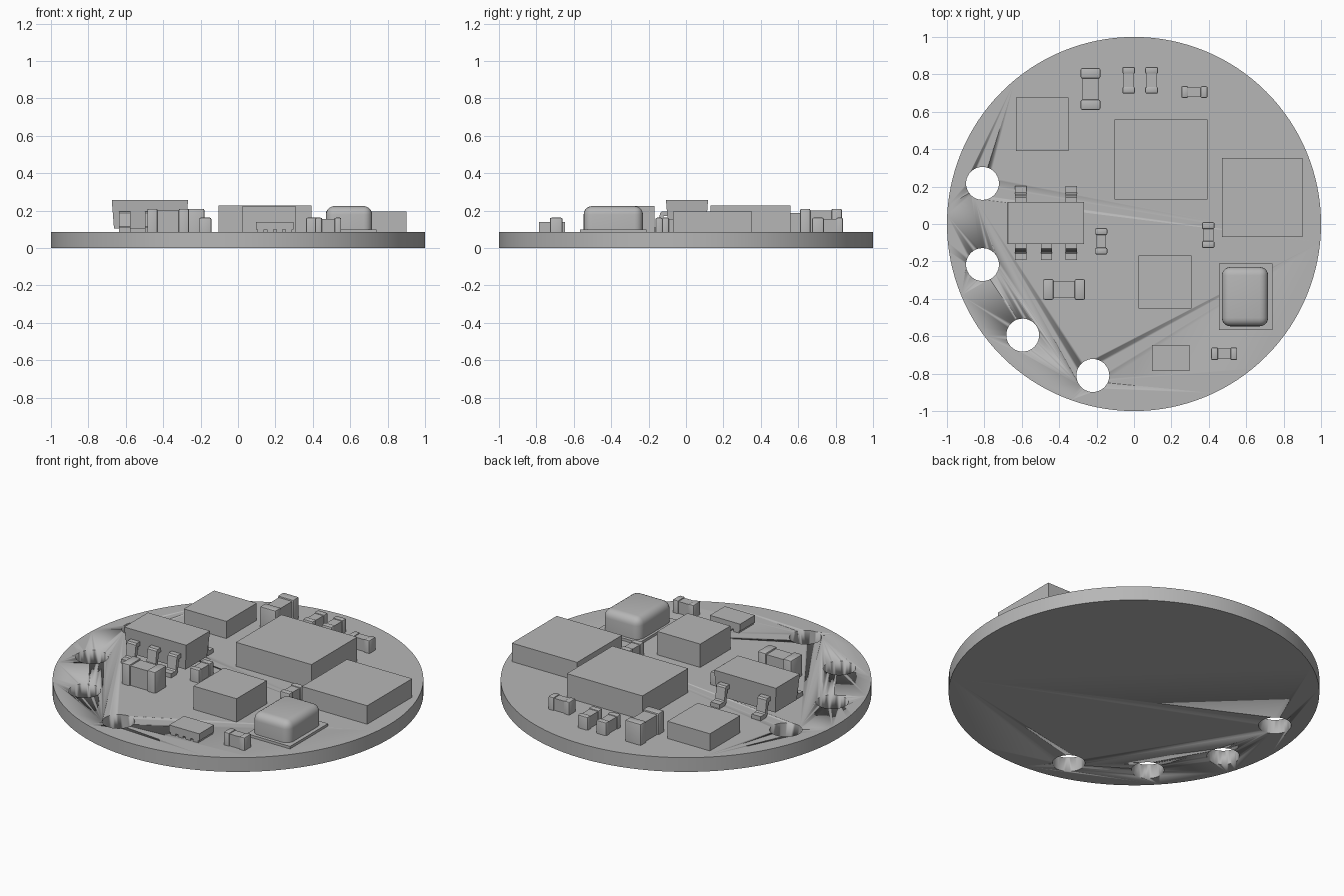
import bpy, bmesh, math
from mathutils import Vector

if "Cube" in bpy.data.objects:
    bpy.data.objects.remove(bpy.data.objects["Cube"], do_unlink=True)

grey = bpy.data.materials.new("plain_grey")
grey.use_nodes = True
COLOUR = (0.47, 0.47, 0.47, 1)
grey.diffuse_color = COLOUR
grey.node_tree.nodes["Principled BSDF"].inputs["Base Color"].default_value = COLOUR

BOARD = 0.085  # board top height


def finish(name, bm, smooth=False):
    bmesh.ops.recalc_face_normals(bm, faces=bm.faces)
    mesh = bpy.data.meshes.new(name)
    bm.to_mesh(mesh)
    bm.free()
    mesh.materials.append(grey)
    ob = bpy.data.objects.new(name, mesh)
    bpy.context.collection.objects.link(ob)
    if smooth:
        bpy.ops.object.select_all(action="DESELECT")
        ob.select_set(True)
        bpy.context.view_layer.objects.active = ob
        bpy.ops.object.shade_smooth_by_angle(angle=math.radians(35))
    return ob


def add_box(bm, x, y, z, bevel=0, segments=2):
    """Box between (low, high) pairs on each axis, optionally rounded above its base."""
    made = bmesh.ops.create_cube(bm, size=1)["verts"]
    for v in made:
        v.co = Vector([(r[0] + r[1]) / 2 + c * (r[1] - r[0])
                       for r, c in zip((x, y, z), v.co)])
    if bevel:
        edges = {e for v in made for e in v.link_edges
                 if max(p.co.z for p in e.verts) > z[0] + 1e-5}
        bmesh.ops.bevel(bm, geom=list(edges), offset=bevel, segments=segments,
                        profile=0.5, affect="EDGES")
    return made


def box(name, x, y, z, bevel=0, segments=2):
    bm = bmesh.new()
    add_box(bm, x, y, z, bevel, segments)
    return finish(name, bm, bevel > 0)


def cylinder(name, x, y, radius, z0, z1, sides):
    bm = bmesh.new()
    bmesh.ops.create_cone(bm, cap_ends=True, segments=sides, radius1=radius,
                          radius2=radius, depth=z1 - z0)
    bmesh.ops.translate(bm, verts=bm.verts, vec=(x, y, (z0 + z1) / 2))
    return finish(name, bm, True)


# Round board with four drilled holes
board = cylinder("board", 0, 0, 1, 0, BOARD, 128)
for hx, hy in ((-0.81, 0.217), (-0.81, -0.217), (-0.595, -0.594), (-0.22, -0.81)):
    cutter = cylinder("hole_cutter", hx, hy, 0.088, -0.1, 0.2, 40)
    cutter.hide_render = True
    mod = board.modifiers.new("hole", "BOOLEAN")
    mod.operation, mod.solver, mod.object = "DIFFERENCE", "EXACT", cutter
    bpy.ops.object.select_all(action="DESELECT")
    board.select_set(True)
    bpy.context.view_layer.objects.active = board
    bpy.ops.object.modifier_apply(modifier=mod.name)
    bpy.data.objects.remove(cutter, do_unlink=True)

# Plain square chips
for name, x, y, top in (
        ("main_chip", (-0.105, 0.393), (0.13, 0.56), 0.228),
        ("right_chip", (0.47, 0.90), (-0.07, 0.353), 0.195),
        ("front_chip", (0.024, 0.307), (-0.452, -0.168), 0.224),
        ("rear_chip", (-0.63, -0.35), (0.39, 0.675), 0.187)):
    box(name, x, y, (BOARD, top))

# Metal can on a thin plate
box("can_plate", (0.455, 0.74), (-0.567, -0.21), (BOARD, 0.1))
box("metal_can", (0.47, 0.717), (-0.547, -0.23), (0.1, 0.224), 0.045, 5)

# Legged chip body, narrowing towards its underside
bm = bmesh.new()
body = add_box(bm, (-0.675, -0.267), (-0.107, 0.118), (0.105, 0.257))
for v in body:
    if v.co.z < 0.15:
        v.co.x += math.copysign(0.012, -0.471 - v.co.x)
        v.co.y += math.copysign(0.012, 0.005 - v.co.y)
finish("legged_chip_body", bm)


def leg(name, x, edge, side):
    """Bent strip: shoulder, steep shin and flat foot."""
    path = [(-0.02, 0.195), (0.026, 0.195), (0.034, 0.187),
            (0.044, 0.116), (0.052, 0.11), (0.088, 0.11)]
    under = [(0.088, BOARD), (0.04, BOARD), (0.026, 0.097),
             (0.014, 0.17), (-0.02, 0.17)]
    bm = bmesh.new()
    face = bm.faces.new([bm.verts.new((x - 0.03, edge + side * d, z))
                         for d, z in path + under])
    extruded = bmesh.ops.extrude_face_region(bm, geom=[face])["geom"]
    bmesh.ops.translate(bm, vec=(0.06, 0, 0),
                        verts=[g for g in extruded if isinstance(g, bmesh.types.BMVert)])
    finish(name, bm)


for x in (-0.605, -0.468, -0.335):
    leg("front_leg", x, -0.105, -1)
for x in (-0.605, -0.335):
    leg("rear_leg", x, 0.116, 1)


def capped_part(name, x, y, top, cap, inset):
    """Small block with a larger end cap at each end of its long side."""
    along = 0 if x[1] - x[0] > y[1] - y[0] else 1
    lo, hi = (x, y)[along]
    bm = bmesh.new()
    for span in ((lo, lo + cap), (hi - cap, hi)):
        ranges = [x, y, (BOARD, top)]
        ranges[along] = span
        add_box(bm, *ranges, bevel=0.008)
    ranges = [(x[0] + inset, x[1] - inset), (y[0] + inset, y[1] - inset),
              (BOARD, top - inset)]
    ranges[along] = (lo + cap / 2, hi - cap / 2)
    add_box(bm, *ranges)
    finish(name, bm, True)


# Large and small end-capped parts
for x, y in (((-0.285, -0.18), (0.61, 0.833)), ((-0.485, -0.262), (-0.405, -0.295))):
    capped_part("large_capped_part", x, y, 0.21, 0.055, 0.009)
for x, y in (((-0.062, 0.005), (0.697, 0.84)), ((0.06, 0.128), (0.697, 0.84)),
             ((0.253, 0.393), (0.674, 0.737)), ((-0.207, -0.143), (-0.163, -0.022)),
             ((0.363, 0.43), (-0.128, 0.01)), ((0.413, 0.552), (-0.728, -0.66))):
    capped_part("small_capped_part", x, y, 0.162, 0.037, 0.006)

# Flat array part standing on a row of pads
bm = bmesh.new()
add_box(bm, (0.097, 0.296), (-0.787, -0.647), (0.098, 0.14))
for i in range(4):
    x = 0.122 + i * 0.05
    add_box(bm, (x - 0.017, x + 0.017), (-0.787, -0.647), (BOARD, 0.1))
finish("array_part", bm)
